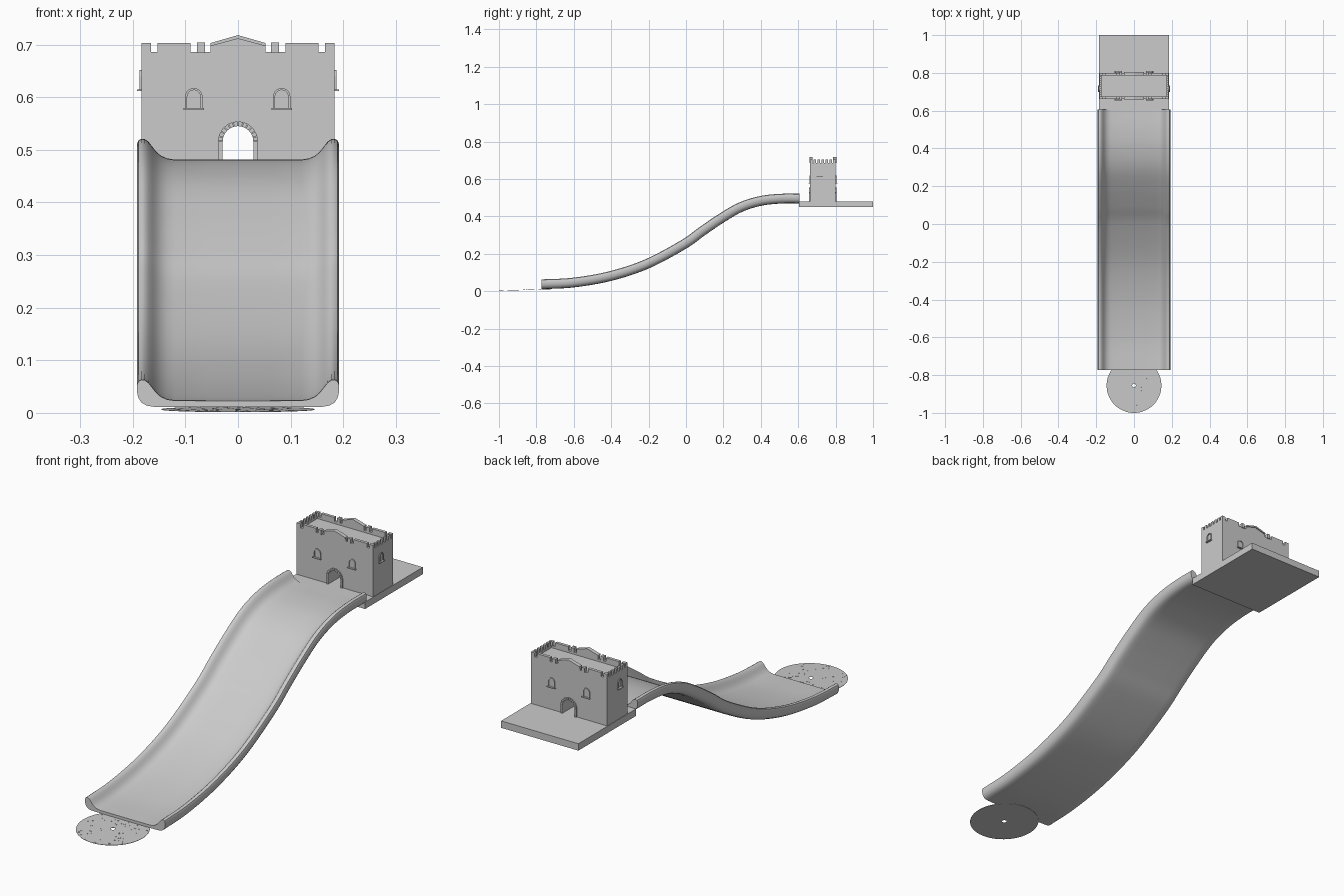
import bpy, bmesh, math, random
from mathutils import Vector, Matrix

if "Cube" in bpy.data.objects:
    bpy.data.objects.remove(bpy.data.objects["Cube"])

random.seed(4)


def finish(name, bm, smooth=None):
    bmesh.ops.recalc_face_normals(bm, faces=bm.faces)
    me = bpy.data.meshes.new(name)
    bm.to_mesh(me)
    bm.free()
    ob = bpy.data.objects.new(name, me)
    bpy.context.collection.objects.link(ob)
    if smooth:
        bpy.context.view_layer.objects.active = ob
        ob.select_set(True)
        bpy.ops.object.shade_smooth_by_angle(angle=math.radians(smooth))
        ob.select_set(False)
    return ob


def prism(bm, pts, place, a, b):
    """Solid from a 2D outline, place(u, v, w) gives the 3D position, w runs a..b."""
    lo = [bm.verts.new(place(u, v, a)) for u, v in pts]
    hi = [bm.verts.new(place(u, v, b)) for u, v in pts]
    bm.faces.new(lo)
    bm.faces.new(hi[::-1])
    n = len(pts)
    for i in range(n):
        j = (i + 1) % n
        bm.faces.new((lo[i], hi[i], hi[j], lo[j]))


def box_pts(u0, u1, v0, v1):
    return [(u0, v0), (u1, v0), (u1, v1), (u0, v1)]


def mirror(half):
    return half + [(-u, v) for u, v in reversed(half) if abs(u) > 1e-6]


def xz(u, v, w):
    return (u, w, v)


def yz(u, v, w):
    return (w, u, v)


def xy(u, v, w):
    return (u, v, w)


# platform
bm = bmesh.new()
prism(bm, box_pts(-.185, .185, .605, 1.0), xy, .45, .48)
finish("platform", bm)

# tower body with arched passage
Y0, Y1, HW = .663, .80, .183
bm = bmesh.new()
arch = [(.029 * math.cos(t * math.pi / 16), .516 + .029 * math.sin(t * math.pi / 16)) for t in range(17)]
prism(bm, [(HW, .48), (HW, .677), (-HW, .677), (-HW, .48), (-.029, .48)] + arch[::-1] + [(.029, .48)], xz, Y0, Y1)
finish("tower_body", bm)

# battlements: gabled front and back walls, toothed side walls
half = [(0, .718), (.052, .703), (.052, .686), (.063, .686), (.063, .703), (.078, .703), (.078, .686),
        (.09, .686), (.09, .703), (.153, .703), (.153, .686), (.165, .686), (.165, .703), (HW, .703), (HW, .675)]
bm = bmesh.new()
outline = mirror(half)
prism(bm, outline, xz, Y0, Y0 + .013)
prism(bm, outline, xz, Y1 - .013, Y1)
# raised coping on the outer edge of the small teeth and gables
for s, y in ((-1, Y0), (1, Y1)):
    for x in (-.0705, .0705):
        prism(bm, box_pts(x - .0075, x + .0075, .684, .704), xz, y, y + s * .004)
    prism(bm, [(-.052, .703), (-.052, .697), (0, .711), (.052, .697), (.052, .703), (0, .718)], xz, y, y + s * .004)
side = [(Y0 + .013, .675), (Y0 + .013, .686)]
for i in range(5):
    y = Y0 + .02 + i * .0213
    side += [(y, .686), (y, .703), (y + .012, .703), (y + .012, .686)]
side += [(Y1 - .013, .686), (Y1 - .013, .675)]
for s in (-1, 1):
    prism(bm, side, yz, s * HW, s * (HW - .012))
finish("battlements", bm)


# arched surrounds
def surround(bm, place, c, base, spring, r, t, a, b, stones, gap, sill):
    def at(rad, ang):
        return (c + rad * math.cos(ang), spring + rad * math.sin(ang))
    for s in (-1, 1):
        prism(bm, box_pts(*sorted((c + s * r, c + s * (r + t))), base, spring), place, a, b)
    for i in range(stones):
        a0, a1 = (i + gap) * math.pi / stones, (i + 1 - gap) * math.pi / stones
        prism(bm, [at(r, a0), at(r + t, a0), at(r + t, a1), at(r, a1)], place, a, b)
    if sill:
        prism(bm, box_pts(c - r - t - .003, c + r + t + .003, base - .003, base), place, a, a + (b - a) * 1.8)


for s, y, nm in ((-1, Y0, "front"), (1, Y1, "back")):
    bm = bmesh.new()
    surround(bm, xz, 0, .48, .516, .029, .009, y - s * .003, y + s * .005, 12, .07, False)
    finish(nm + "_door_surround", bm)
    bm = bmesh.new()
    for x in (-.084, .083):
        surround(bm, xz, x, .579, .601, .0125, .004, y - s * .002, y + s * .004, 10, 0, True)
    finish(nm + "_window_frames", bm)
bm = bmesh.new()
for s in (-1, 1):
    surround(bm, yz, .716, .615, .638, .010, .004, s * (HW - .002), s * (HW + .004), 10, 0, True)
finish("side_window_frames", bm)

# slide: trough section swept along a curved path (underside line y, z)
path = [Vector((0, y, z)) for y, z in (
    (-.772, .011), (-.6, .02), (-.4, .055), (-.2, .121), (0, .227), (.1, .298),
    (.2, .366), (.3, .424), (.4, .456), (.5, .468), (.606, .469))]
line = []
for i in range(len(path) - 1):
    p1, p2 = path[i], path[i + 1]
    p0 = path[i - 1] if i else p1 * 2 - p2 + Vector((0, 0, .003))
    p3 = path[i + 2] if i + 2 < len(path) else p2 * 2 - p1
    for k in range(6):
        t = k / 6
        line.append(.5 * (2 * p1 + (p2 - p0) * t + (2 * p0 - 5 * p1 + 4 * p2 - p3) * t ** 2
                          + (3 * p1 - p0 - 3 * p2 + p3) * t ** 3))
line.append(path[-1])
top = [(0, .012), (.06, .012), (.12, .0122), (.135, .0145), (.147, .020), (.156, .028), (.163, .037), (.17, .046),
       (.177, .051), (.183, .052), (.189, .049), (.192, .042), (.192, .03), (.190, .019), (.184, .009),
       (.174, .003), (.16, .0005), (.14, 0), (.06, 0), (0, 0)]
section = top + [(-u, v) for u, v in reversed(top[1:-1])]
bm = bmesh.new()
rings = []
for i, p in enumerate(line):
    tan = (line[min(i + 1, len(line) - 1)] - line[max(i - 1, 0)]).normalized()
    if i in (0, len(line) - 1):
        tan = Vector((0, 1, 0))
    nrm = Vector((0, -tan.z, tan.y))
    rings.append([bm.verts.new(p + Vector((u, 0, 0)) + nrm * v) for u, v in section])
n = len(section)
for r0, r1 in zip(rings, rings[1:]):
    for i in range(n):
        j = (i + 1) % n
        bm.faces.new((r0[i], r0[j], r1[j], r1[i]))
bm.faces.new(rings[0])
bm.faces.new(rings[-1][::-1])
finish("slide", bm, 40)

# landing disc, slightly tilted, with a centre hole and splash flecks
TILT = Matrix.Translation((0, -.855, .006)) @ Matrix.Rotation(.032, 4, 'X')


def on_disc(u, v, w):
    return TILT @ Vector((u, v, w))


bm = bmesh.new()
N = 64
loops = []
for r, w in ((.010, 0), (.145, 0), (.145, .0012), (.010, .0012)):
    loops.append([bm.verts.new(on_disc(r * math.cos(k * math.tau / N), r * math.sin(k * math.tau / N), w))
                  for k in range(N)])
for a, b in zip(loops, loops[1:] + loops[:1]):
    for k in range(N):
        bm.faces.new((a[k], a[(k + 1) % N], b[(k + 1) % N], b[k]))
finish("landing_disc", bm)

bm = bmesh.new()
for i in range(90):
    r, a = .025 + .113 * math.sqrt(random.random()), random.uniform(0, math.tau)
    size, turn, stretch = random.uniform(.0015, .0045), random.uniform(0, math.tau), random.uniform(.4, 1)
    pts = []
    for k in range(7):
        q = k * math.tau / 7
        x, y = size * math.cos(q), size * stretch * math.sin(q)
        pts.append((r * math.cos(a) + x * math.cos(turn) - y * math.sin(turn),
                    r * math.sin(a) + x * math.sin(turn) + y * math.cos(turn)))
    prism(bm, pts, on_disc, .0008, .002)
finish("disc_flecks", bm)
